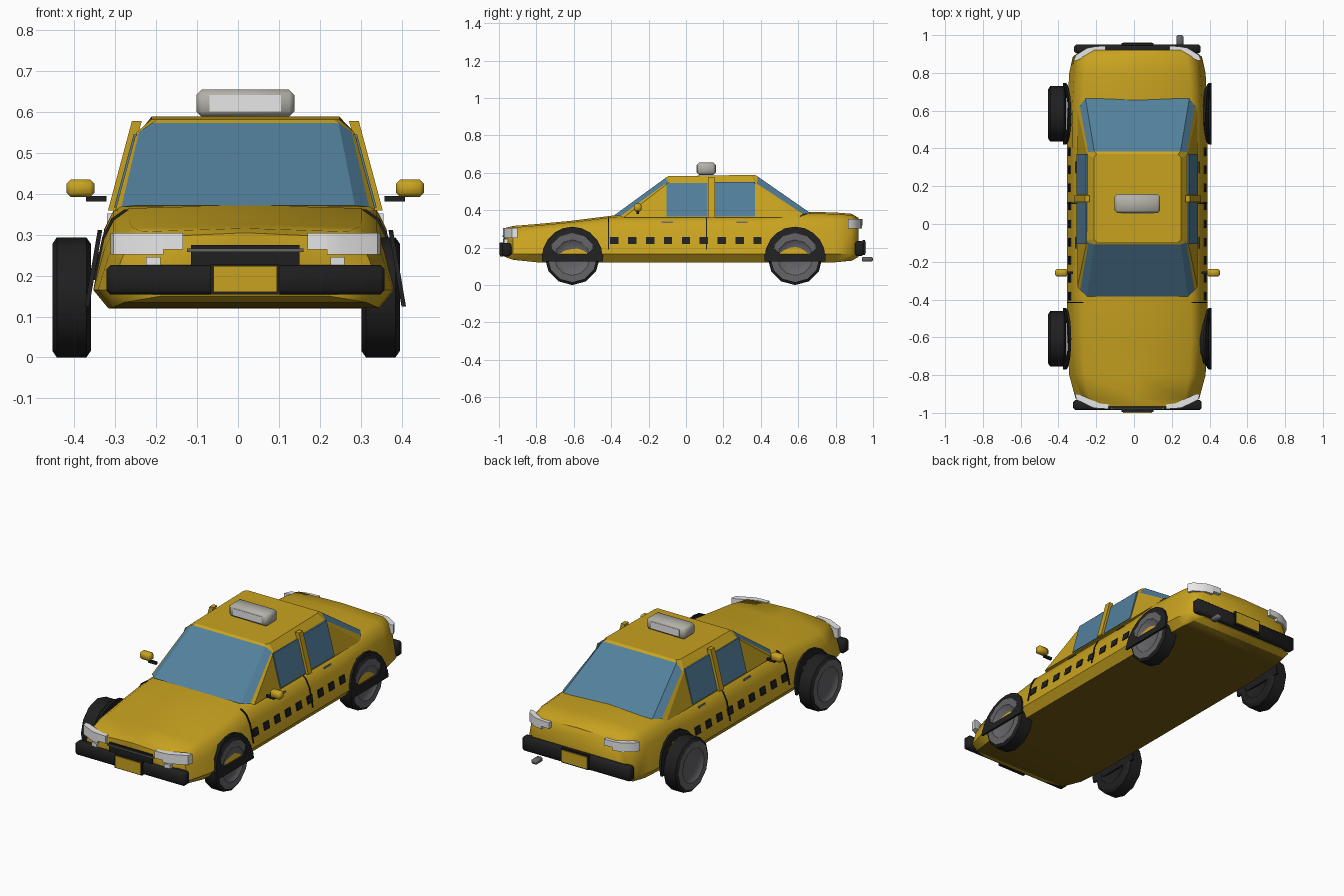
import bpy, bmesh, math
from mathutils import Vector

cube = bpy.data.objects.get("Cube")
if cube:
    bpy.data.objects.remove(cube, do_unlink=True)

CX = 0.018  # centre line of the bodywork


def material(name, r, g, b):
    m = bpy.data.materials.new(name)
    m.use_nodes = True
    m.diffuse_color = (r, g, b, 1)
    m.node_tree.nodes["Principled BSDF"].inputs["Base Color"].default_value = (r, g, b, 1)
    return m


YELLOW = material("taxi_yellow", 0.58, 0.365, 0.014)
UNDERSIDE = material("underbody_brown", 0.17, 0.105, 0.006)
GLASS = material("blue_glass", 0.085, 0.215, 0.335)
BLACK = material("black_rubber", 0.014, 0.014, 0.014)
GREY = material("rim_grey", 0.13, 0.13, 0.14)
WHITE = material("lamp_white", 0.8, 0.8, 0.8)
SIGN = material("sign_grey", 0.45, 0.44, 0.39)


def finish(name, bm, mats, smooth=0):
    bmesh.ops.recalc_face_normals(bm, faces=bm.faces)
    me = bpy.data.meshes.new(name)
    bm.to_mesh(me)
    bm.free()
    for m in mats:
        me.materials.append(m)
    ob = bpy.data.objects.new(name, me)
    bpy.context.collection.objects.link(ob)
    if smooth:
        bpy.ops.object.select_all(action='DESELECT')
        ob.select_set(True)
        bpy.context.view_layer.objects.active = ob
        bpy.ops.object.shade_smooth_by_angle(angle=math.radians(smooth))


def loft(name, rings, mats, rule, smooth=0):
    """Skin closed rings of points; rule(ring, segment) gives the material."""
    bm = bmesh.new()
    vs = [[bm.verts.new(p) for p in r] for r in rings]
    n = len(vs[0])
    for k in range(len(vs) - 1):
        for i in range(n):
            j = (i + 1) % n
            f = bm.faces.new((vs[k][i], vs[k][j], vs[k + 1][j], vs[k + 1][i]))
            f.material_index = rule(k, i)
    for k, r in ((0, vs[0]), (len(vs) - 1, vs[-1])):
        bm.faces.new(r).material_index = rule(k, -1)
    finish(name, bm, mats, smooth)


def prism(bm, a, b):
    va, vb = [bm.verts.new(p) for p in a], [bm.verts.new(p) for p in b]
    bm.faces.new(va)
    bm.faces.new(vb)
    for i in range(len(va)):
        j = (i + 1) % len(va)
        bm.faces.new((va[i], va[j], vb[j], vb[i]))


def side_panels(name, polys, surface, mat, out=0.006, depth=0.006):
    """Plates of (y, z) outlines laid on both flanks."""
    bm = bmesh.new()
    for s in (-1, 1):
        for poly in polys:
            prism(bm, *[[(CX + s * (surface(z) + d), y, z) for y, z in poly] for d in (-depth, out)])
    finish(name, bm, [mat])


def plan_pair(name, plan, z0, z1, mat, smooth=0):
    """Mirrored pair of upright prisms from an (x, y) outline."""
    bm = bmesh.new()
    for s in (-1, 1):
        prism(bm, *[[(CX + s * x, y, z) for x, y in plan] for z in (z0, z1)])
    finish(name, bm, [mat], smooth)


def box(name, centre, size, mat, bevel=0):
    bm = bmesh.new()
    bmesh.ops.create_cube(bm, size=1)
    for v in bm.verts:
        v.co = Vector(centre) + Vector([c * s for c, s in zip(v.co, size)])
    if bevel:
        bmesh.ops.bevel(bm, geom=bm.edges[:], offset=bevel, segments=1, affect='EDGES')
    finish(name, bm, [mat], 60 if bevel else 0)


def rect(y0, y1, z0, z1):
    return [(y0, z0), (y1, z0), (y1, z1), (y0, z1)]


def mirrored(half):
    return half + [(-x, *rest) for x, *rest in reversed(half) if x > 0]


# Lower body: sections from nose to tail, with a darker flat floor
def section(y, w, zb, zt):
    half = [(0.335, zb), (0.372, 0.165), (0.345, zt - 0.07), (0.322, zt - 0.025), (0.285, zt), (0, zt + 0.008)]
    return [(CX + x * w, y, z) for x, z in mirrored(half)]


stations = [(-0.967, 0.62, 0.150, 0.297), (-0.925, 0.88, 0.135, 0.308), (-0.80, 0.97, 0.122, 0.318),
            (-0.62, 1, 0.12, 0.335), (-0.38, 1, 0.12, 0.365), (0.40, 1, 0.12, 0.367), (0.60, 1, 0.12, 0.385),
            (0.80, 0.97, 0.122, 0.380), (0.885, 0.92, 0.13, 0.373), (0.922, 0.80, 0.15, 0.352)]
loft("lower_body", [section(*s) for s in stations], [YELLOW, UNDERSIDE],
     lambda k, i: int(i == 10 and 1 <= k <= 7), smooth=45)


# Cabin: wrapped windscreen and rear glass, solid flanks, chamfered roof
def ring(half):
    return [(CX + x, y, z) for x, y, z in mirrored(half)]


base = [(0.268, -0.385, 0.372), (0.303, -0.35, 0.368), (0.318, -0.335, 0.36),
        (0.318, 0.60, 0.36), (0.305, 0.625, 0.38), (0.275, 0.665, 0.385)]
eaves = [(0.228, -0.108, 0.574), (0.260, -0.098, 0.552), (0.267, -0.09, 0.55),
         (0.267, 0.37, 0.54), (0.260, 0.38, 0.542), (0.228, 0.384, 0.58)]
roof = [(0.215, -0.095, 0.582), (0.225, -0.09, 0.582), (0.23, -0.08, 0.582),
        (0.23, 0.35, 0.589), (0.225, 0.36, 0.589), (0.215, 0.37, 0.589)]
glazed = {0, 4, 5, 6, 10, 11}
loft("cabin", [ring(base), ring(eaves), ring(roof)], [YELLOW, GLASS],
     lambda k, i: int(k == 0 and i in glazed))


def cabin_side(z):
    return 0.318 - (z - 0.36) * 0.268


def body_side(z):
    if z < 0.295:
        return 0.372 - (z - 0.165) * 0.207
    if z < 0.34:
        return 0.345 - (z - 0.295) * 0.511
    return 0.322 - (z - 0.34) * 1.4


side_panels("side_windows", [rect(-0.105, 0.115, 0.367, 0.545), rect(0.155, 0.37, 0.367, 0.55)],
            cabin_side, GLASS, 0.005, 0.004)
side_panels("door_pillars", [rect(0.117, 0.152, 0.36, 0.578)], cabin_side, YELLOW, 0.018)

# Chequer band, door gaps and handles
side_panels("chequer_band", [rect(y - 0.022, y + 0.022, 0.219, 0.258)
                             for y in [-0.383 + 0.0957 * i for i in range(9)]], body_side, BLACK)
levels = [0.19, 0.295, 0.34, 0.362]
gaps = [rect(y - 0.003, y + 0.003, a, b) for y in (-0.415, 0.11, 0.525)
        for a, b in zip(levels, levels[1:]) if y < 0.5 or a > 0.2]
side_panels("door_gaps", gaps, body_side, BLACK, 0.005)
side_panels("door_handles", [rect(y - 0.03, y + 0.03, 0.333, 0.34) for y in (-0.10, 0.30)],
            body_side, GREY, 0.006)

# Wheel arches: closed half rings leaning with the flanks
AXLES = (-0.608, 0.583)


def arch(yc):
    n = 10
    outer, inner = [[(yc + ry * math.cos(math.pi * i / n), 0.145 + rz * math.sin(math.pi * i / n))
                     for i in range(n + 1)] for ry, rz in ((0.163, 0.167), (0.125, 0.125))]
    quads = [[outer[i], outer[i + 1], inner[i + 1], inner[i]] for i in range(n)]
    quads.append(rect(yc - 0.163, yc + 0.163, 0.125, 0.163))
    for s in (-1, 1):
        quads.append([(yc + s * 0.15, 0.163), (yc + s * 0.075, 0.163),
                      (yc + s * 0.115, 0.20), (yc + s * 0.145, 0.20)])
    return quads


side_panels("wheel_arches", arch(AXLES[0]) + arch(AXLES[1]),
            lambda z: 0.387 - 0.17 * (z - 0.13), BLACK, 0.005, 0.006)

# Wheels: chamfered black tyre, dished grey rim on the outward face only
half_profile = [(0.034, 0.055), (0.040, 0.086), (0.047, 0.095), (0.047, 0.131), (0.036, 0.147)]
profile = [(-x, r) for x, r in half_profile] + half_profile[::-1]
rim_rules = {"right": lambda k, i: int(k < 3), "left": lambda k, i: int(k > 5)}
for side, xc in (("right", -0.407), ("left", 0.349)):
    for end, yc in zip(("front", "rear"), AXLES):
        rings = [[(xc + x, yc + r * math.cos(math.tau * i / 12), 0.147 + r * math.sin(math.tau * i / 12))
                  for i in range(12)] for x, r in profile]
        loft(f"{end}_{side}_wheel", rings, [BLACK, GREY], rim_rules[side], smooth=35)

# Lamps: thin wrapped strips, shallower towards the middle
plan_pair("headlights", [(0.20, -0.977), (0.235, -0.972), (0.323, -0.93), (0.33, -0.90), (0.31, -0.90), (0.20, -0.95)],
          0.252, 0.305, WHITE, 50)
plan_pair("headlight_inner_ends", [(0.152, -0.979), (0.20, -0.977), (0.20, -0.95), (0.152, -0.955)],
          0.264, 0.305, WHITE)
plan_pair("indicators", [(0.208, -0.978), (0.243, -0.972), (0.243, -0.94), (0.208, -0.94)], 0.226, 0.246, WHITE)
plan_pair("tail_lights", [(0.22, 0.94), (0.265, 0.932), (0.325, 0.895), (0.338, 0.865), (0.32, 0.865), (0.22, 0.915)],
          0.302, 0.352, WHITE, 50)
plan_pair("tail_light_inner_ends", [(0.17, 0.943), (0.22, 0.94), (0.22, 0.915), (0.17, 0.918)],
          0.318, 0.352, WHITE)

# Bumpers, plates, grille and exhaust
box("front_bumper", (CX, -0.959, 0.19), (0.68, 0.052, 0.072), BLACK, 0.01)
box("rear_bumper", (CX, 0.927, 0.195), (0.67, 0.046, 0.08), BLACK, 0.01)
box("front_plate_holder", (CX, -0.987, 0.191), (0.17, 0.016, 0.074), BLACK)
box("front_plate", (CX, -0.996, 0.192), (0.155, 0.008, 0.064), YELLOW)
box("rear_plate_holder", (CX, 0.951, 0.20), (0.17, 0.012, 0.08), BLACK)
box("rear_plate", (CX, 0.959, 0.20), (0.155, 0.006, 0.064), YELLOW)
box("grille", (CX, -0.965, 0.25), (0.265, 0.022, 0.05), BLACK)
box("grille_bar", (CX, -0.976, 0.262), (0.285, 0.012, 0.008), GREY)
box("exhaust_pipe", (0.243, 0.97, 0.138), (0.036, 0.06, 0.026), GREY, 0.007)

# Door mirrors
for side, s in (("right", -1), ("left", 1)):
    box(f"{side}_mirror", (CX + s * 0.403, -0.258, 0.414), (0.068, 0.042, 0.042), YELLOW, 0.01)
    box(f"{side}_mirror_arm", (CX + s * 0.365, -0.258, 0.388), (0.05, 0.014, 0.014), BLACK)

# Roof sign with pale front and back panels
box("roof_sign", (CX, 0.108, 0.622), (0.24, 0.1, 0.066), SIGN, 0.013)
for end, y in (("front", 0.0575), ("rear", 0.1585)):
    box(f"sign_{end}_panel", (CX, y, 0.622), (0.175, 0.003, 0.04), WHITE)
